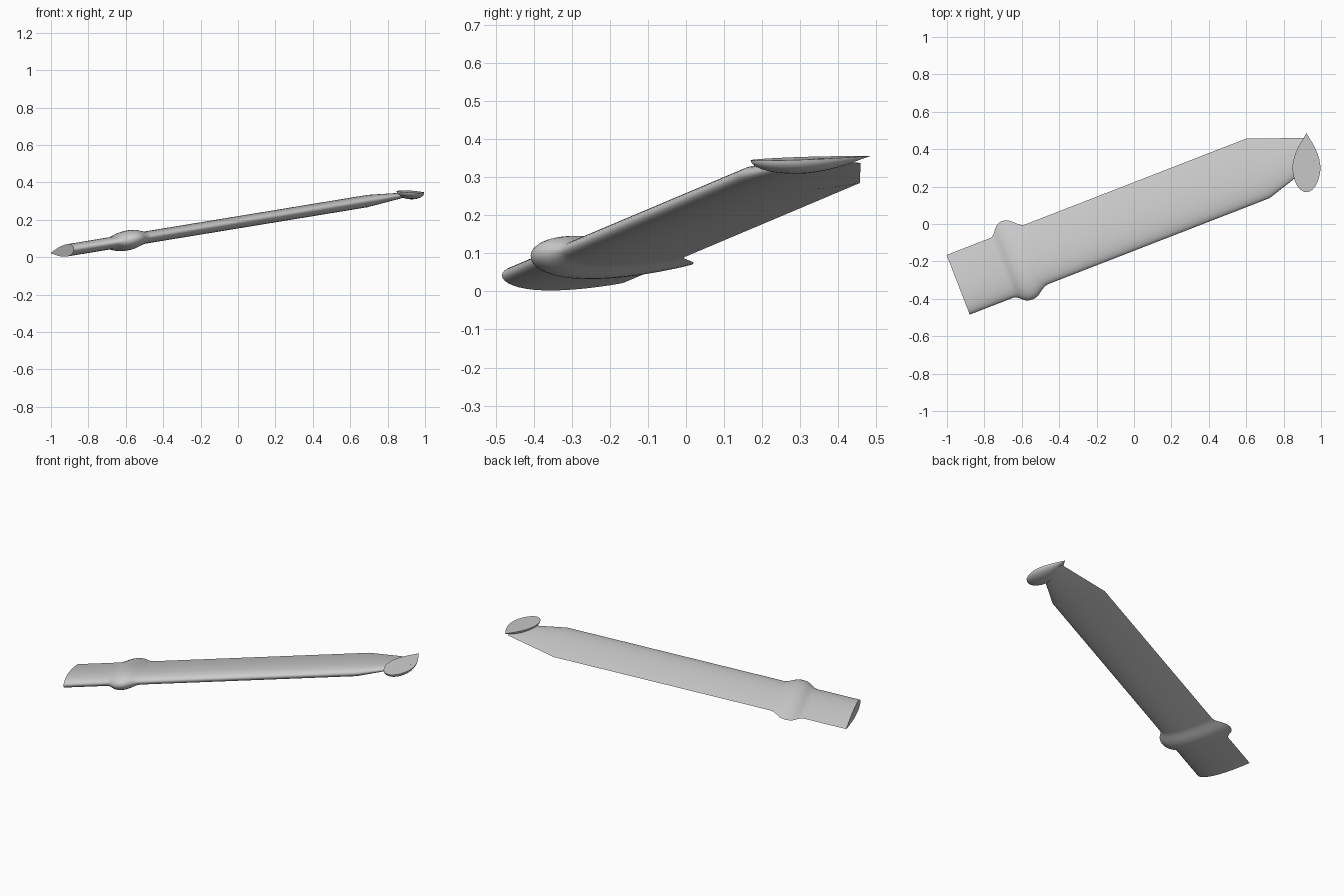
import bpy, bmesh, math

if "Cube" in bpy.data.objects:
    bpy.data.objects.remove(bpy.data.objects["Cube"])

U = (0.932, 0.362)       # span direction in plan
V = (0.362, -0.932)      # chord direction, towards the leading edge
ROOT = (-0.94, -0.325)


def make_object(name, rings, cap_ends, angle):
    """Skin closed rings of points into one smooth object."""
    bm = bmesh.new()
    loops = [[bm.verts.new(p) for p in ring] for ring in rings]
    n = len(loops[0])
    for a, b in zip(loops, loops[1:]):
        for i in range(n):
            j = (i + 1) % n
            bm.faces.new((a[i], a[j], b[j], b[i]))
    if cap_ends:
        bm.faces.new(loops[0][::-1])
        bm.faces.new(loops[-1])
    bmesh.ops.remove_doubles(bm, verts=bm.verts, dist=1e-5)
    bmesh.ops.recalc_face_normals(bm, faces=bm.faces)
    mesh = bpy.data.meshes.new(name)
    bm.to_mesh(mesh)
    bm.free()
    obj = bpy.data.objects.new(name, mesh)
    bpy.context.collection.objects.link(obj)
    bpy.ops.object.select_all(action='DESELECT')
    bpy.context.view_layer.objects.active = obj
    obj.select_set(True)
    bpy.ops.object.shade_smooth_by_angle(angle=math.radians(angle))
    return obj


def foil(s, lead, trail, half, n=40):
    """Symmetric aerofoil ring at span s, from lead to trail along V."""
    ring = []
    for i in range(n):
        a = 2 * math.pi * i / n
        c = (1 - math.cos(a)) / 2                      # 0 nose, 1 tail
        t = (2.969 * math.sqrt(c) - 1.26 * c - 3.516 * c**2
             + 2.843 * c**3 - 1.036 * c**4)            # peaks near 1
        v = lead + (trail - lead) * c
        x = ROOT[0] + U[0] * s + V[0] * v
        y = ROOT[1] + U[1] * s + V[1] * v
        z = 0.285 + 0.164 * (x - 0.6)
        side = 1 if a <= math.pi else -1
        ring.append((x, y, z + side * half * t))
    return ring


# wing blade: root stub, swollen collar, long panel, tapered tip
collar = [(0.255, 0), (0.268, 0.12), (0.28, 0.32), (0.292, 0.58), (0.305, 0.8),
          (0.32, 0.94), (0.34, 1), (0.36, 0.96), (0.378, 0.82), (0.395, 0.58),
          (0.412, 0.31), (0.428, 0.1), (0.445, 0)]
rings = [foil(0, 0.171, -0.171, 0.033)]
for s, k in collar:
    rings.append(foil(s, 0.171 + 0.046 * k, -0.171 - 0.062 * k, 0.033 + 0.021 * k))
rings.append(foil(1.72, 0.171, -0.171, 0.033))
rings.append(foil(2.018, 0.081, -0.058, 0.007))
make_object("wing_blade", rings, True, 40)

# tip plate: flat-topped half teardrop
profile = [(0.17, 0), (0.173, 0.015), (0.183, 0.031), (0.2, 0.047), (0.225, 0.06),
           (0.255, 0.069), (0.285, 0.074), (0.315, 0.074), (0.345, 0.069),
           (0.375, 0.06), (0.405, 0.047), (0.435, 0.031), (0.46, 0.015), (0.486, 0)]
rings = []
for y, r in profile:
    ring = []
    for i in range(17):
        a = math.pi * i / 16
        x = r * math.cos(a)
        depth = 0.54 * r * math.sin(a)
        ring.append((0.922 + x, y, 0.35 - 0.05 * x + 0.035 * (y - 0.3) - depth))
    rings.append(ring)
make_object("tip_plate", rings, False, 40)
